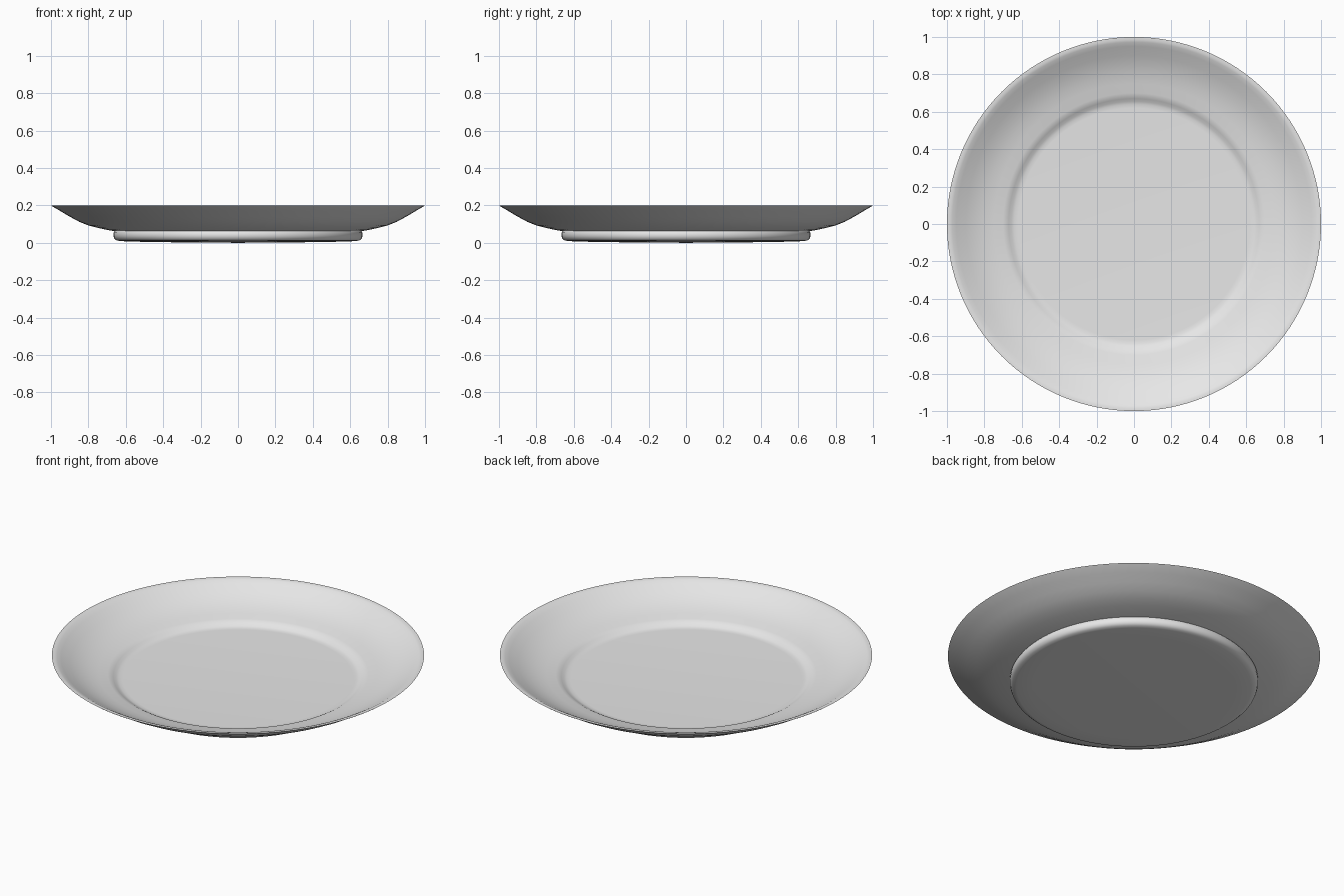
import bpy, bmesh, math

if "Cube" in bpy.data.objects:
    bpy.data.objects.remove(bpy.data.objects["Cube"])

SEGMENTS = 128

# Half cross-section (radius, height): underside centre, foot, rim, inner floor centre
PROFILE = [
    (0.0, 0.0), (0.3, 0.002), (0.55, 0.006), (0.63, 0.009),            # base
    (0.65, 0.013), (0.661, 0.022), (0.666, 0.035), (0.666, 0.054),     # foot ring
    (0.66, 0.062), (0.70, 0.069), (0.75, 0.08), (0.80, 0.093),         # underside
    (0.85, 0.113), (0.90, 0.14), (0.95, 0.17), (0.995, 0.196),
    (1.0, 0.2), (0.985, 0.2), (0.972, 0.196),                          # lip
    (0.95, 0.184), (0.90, 0.155), (0.85, 0.131), (0.80, 0.113),        # inner slope
    (0.75, 0.1), (0.70, 0.09), (0.685, 0.086), (0.67, 0.078),          # well step
    (0.655, 0.069), (0.64, 0.064), (0.62, 0.063), (0.0, 0.063),        # floor
]

# Flat grey ceramic
ceramic = bpy.data.materials.new("light grey ceramic")
ceramic.diffuse_color = (0.8, 0.8, 0.8, 1)
ceramic.use_nodes = True
ceramic.node_tree.nodes["Principled BSDF"].inputs["Base Color"].default_value = ceramic.diffuse_color

# Plate: revolve the cross-section around z
bm = bmesh.new()
verts = [bm.verts.new((r, 0, z)) for r, z in PROFILE]
edges = [bm.edges.new(pair) for pair in zip(verts, verts[1:])]
bmesh.ops.spin(bm, geom=verts + edges, cent=(0, 0, 0), axis=(0, 0, 1),
               angle=2 * math.pi, steps=SEGMENTS, use_duplicate=False)
bmesh.ops.remove_doubles(bm, verts=bm.verts, dist=0.0001)
bmesh.ops.recalc_face_normals(bm, faces=bm.faces)

mesh = bpy.data.meshes.new("plate")
bm.to_mesh(mesh)
bm.free()
mesh.materials.append(ceramic)
plate = bpy.data.objects.new("plate", mesh)
bpy.context.collection.objects.link(plate)

# Smooth shading with crisp lip and foot joint
bpy.context.view_layer.objects.active = plate
plate.select_set(True)
bpy.ops.object.shade_smooth_by_angle(angle=math.radians(40))
